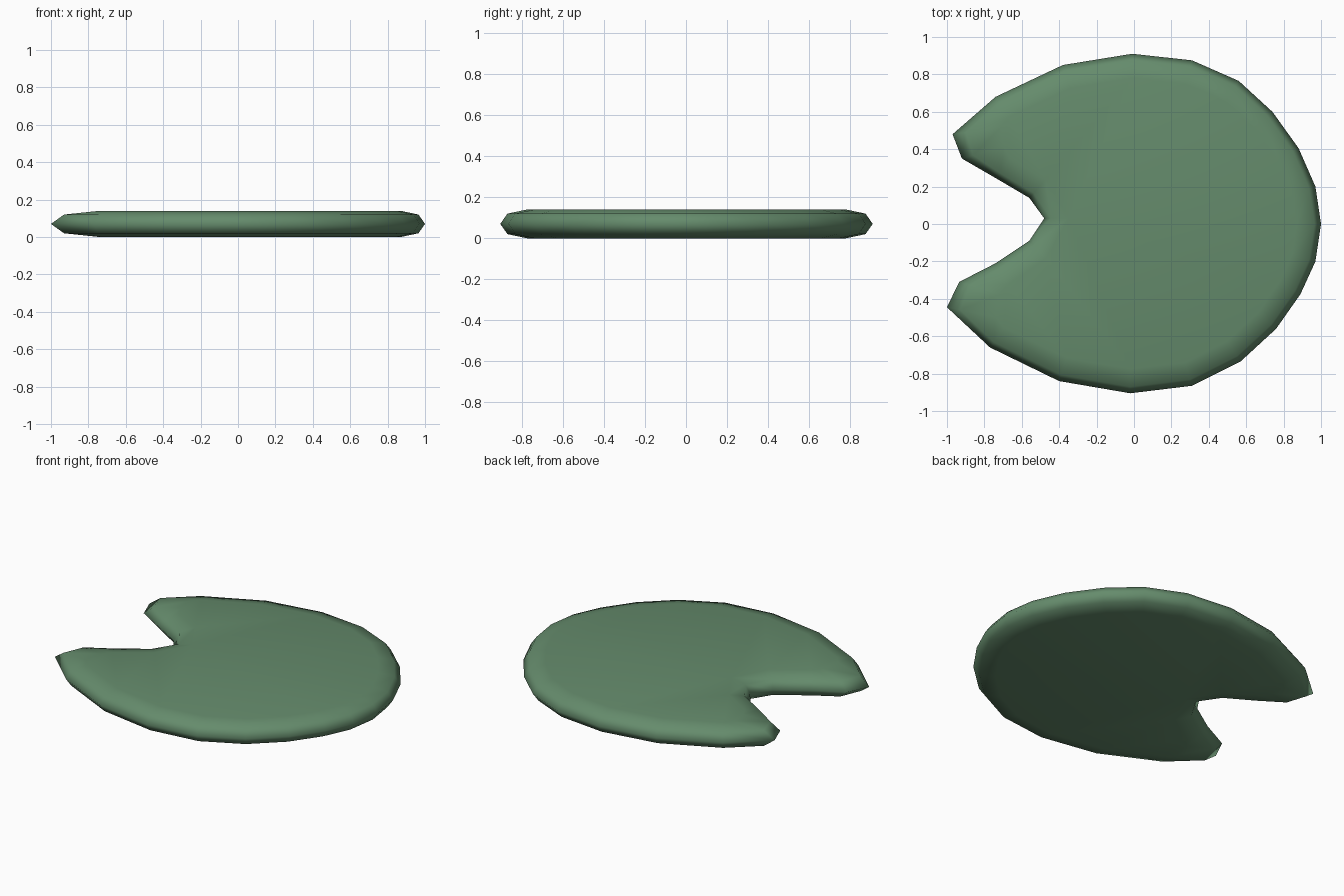
import bpy, bmesh
from mathutils import Vector

if "Cube" in bpy.data.objects:
    bpy.data.objects.remove(bpy.data.objects["Cube"])

# Outline of the pad seen from above, clockwise from the upper lobe tip
OUTLINE = [(-.97, .48), (-.74, .68), (-.38, .85), (-.01, .91), (.31, .875), (.56, .765),
           (.74, .6), (.88, .405), (.97, .2), (1, 0), (.97, -.2), (.89, -.375),
           (.76, -.56), (.57, -.735), (.31, -.865), (-.02, -.905), (-.4, -.84),
           (-.77, -.66), (-1, -.445), (-.935, -.31), (-.74, -.21), (-.56, -.09),
           (-.48, .03), (-.56, .14), (-.73, .24), (-.92, .35)]
# Lobe tips shrink along the lobe instead of along the corner normal
TIPS = {0: (2, .3), 18: (2, -.4), 19: (1.7, -.5), 25: (1.7, .5)}
# Rim section: inset, height
RIM = [(.13, 0), (.035, .02), (0, .07), (.035, .12), (.13, .14)]


def inward(i):
    if i in TIPS:
        return Vector(TIPS[i])
    p = [Vector(OUTLINE[(i + k) % len(OUTLINE)]) for k in (-1, 0, 1)]
    t = (p[1] - p[0]).normalized() + (p[2] - p[1]).normalized()
    return Vector((t.y, -t.x)).normalized()


# Stack the rim loops, bridge them and cap both sides
bm = bmesh.new()
loops = []
for inset, z in RIM:
    loops.append([bm.verts.new((*(Vector(p) + inward(i) * inset), z))
                  for i, p in enumerate(OUTLINE)])
n = len(OUTLINE)
for a, b in zip(loops, loops[1:]):
    for i in range(n):
        j = (i + 1) % n
        bm.faces.new((a[i], a[j], b[j], b[i]))
caps = [bm.faces.new(loops[0]), bm.faces.new(loops[-1])]
bmesh.ops.triangulate(bm, faces=caps)
bmesh.ops.recalc_face_normals(bm, faces=bm.faces)
for f in bm.faces:
    f.smooth = True

mesh = bpy.data.meshes.new("lily_pad")
bm.to_mesh(mesh)
bm.free()
pad = bpy.data.objects.new("lily_pad", mesh)
bpy.context.collection.objects.link(pad)

green = bpy.data.materials.new("leaf_green")
green.diffuse_color = (.13, .26, .15, 1)
green.use_nodes = True
green.node_tree.nodes["Principled BSDF"].inputs["Base Color"].default_value = green.diffuse_color
mesh.materials.append(green)
